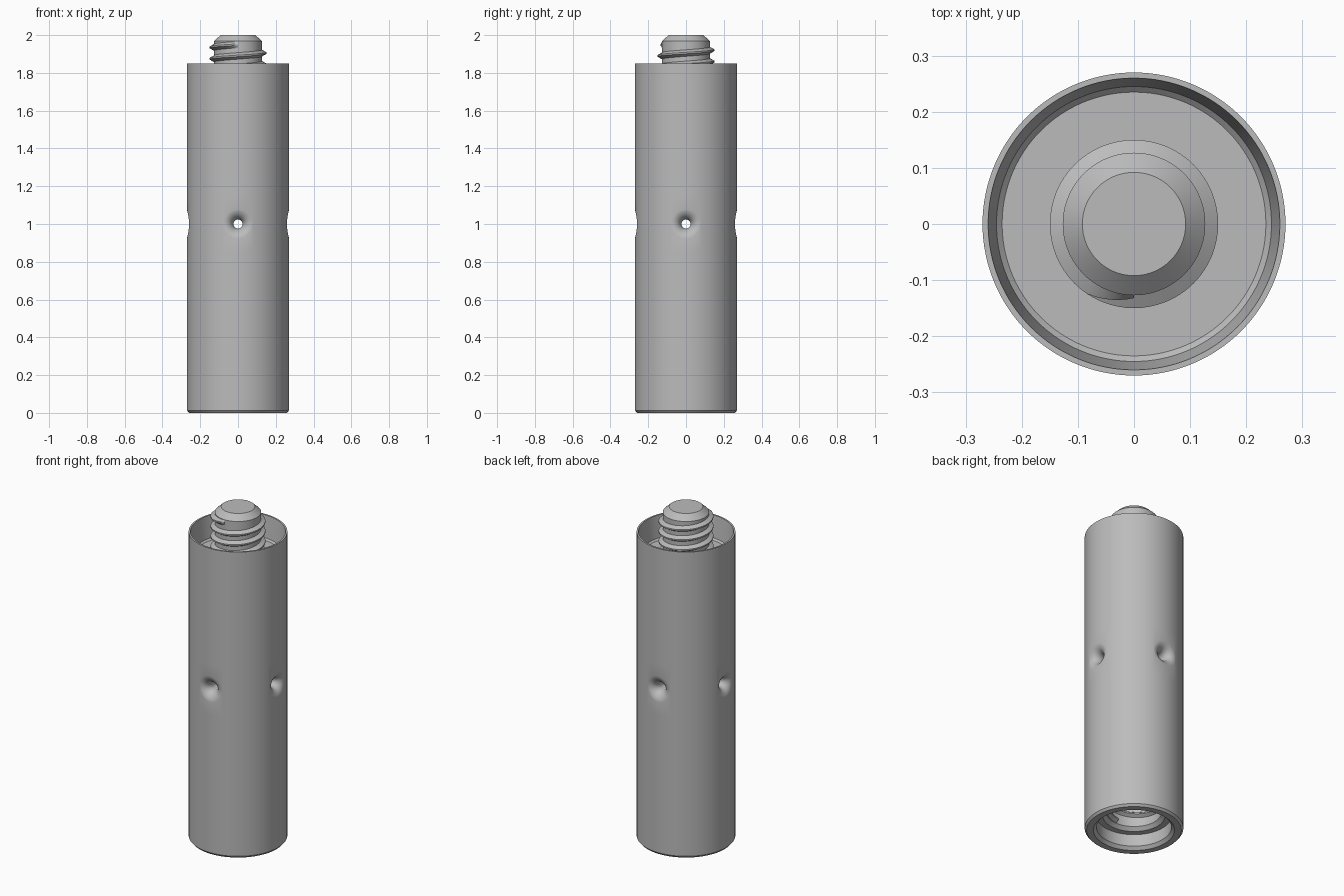
import bpy, bmesh
from math import sin, cos, pi, tau, sqrt, radians

cube = bpy.data.objects.get("Cube")
if cube:
    bpy.data.objects.remove(cube, do_unlink=True)

steel = bpy.data.materials.new("brushed grey metal")
steel.use_nodes = True
grey = (0.5, 0.5, 0.5, 1)
steel.diffuse_color = grey
steel.node_tree.nodes["Principled BSDF"].inputs["Base Color"].default_value = grey

BODY_R = 0.27
SEGMENTS = 128
PITCH = 0.06


def loft(name, rings):
    """Skin a series of equal-sized closed rings and cap both ends."""
    bm = bmesh.new()
    loops = [[bm.verts.new(p) for p in ring] for ring in rings]
    n = len(loops[0])
    for a, b in zip(loops, loops[1:]):
        for i in range(n):
            j = (i + 1) % n
            bm.faces.new((a[i], a[j], b[j], b[i]))
    bm.faces.new(loops[0])
    bm.faces.new(loops[-1])
    bmesh.ops.recalc_face_normals(bm, faces=bm.faces)
    mesh = bpy.data.meshes.new(name)
    bm.to_mesh(mesh)
    bm.free()
    obj = bpy.data.objects.new(name, mesh)
    mesh.materials.append(steel)
    bpy.context.collection.objects.link(obj)
    return obj


def lathe(name, profile):
    return loft(name, [[(r * cos(tau * i / SEGMENTS), r * sin(tau * i / SEGMENTS), z)
                        for i in range(SEGMENTS)] for r, z in profile])


def thread(name, root, crest, z_end, turns):
    """Right-handed helical ridge that runs out at the front, at z_end."""
    steps = 64
    rings = []
    for i in range(int(turns * steps) + 1):
        back = i / steps
        angle = -pi / 2 - tau * back
        z = z_end - PITCH * back
        grow = min(1, 0.25 + back * 8)
        tip = root + (crest - root) * grow
        rings.append([(r * cos(angle), r * sin(angle), z + dz)
                      for r, dz in ((root, -0.018), (tip, -0.004),
                                    (tip, 0.004), (root, 0.018))])
    return loft(name, rings)


def cross_hole(name, turn):
    """Through hole whose rims flare out to meet the round body."""
    hole, flare, count = 0.024, 0.062, 48
    half = []
    for k in range(13):
        t = pi / 2 * k / 12
        r = hole + flare * (1 - cos(t))
        ring = []
        for i in range(count):
            y, z = r * cos(tau * i / count), r * sin(tau * i / count)
            x = sqrt(BODY_R ** 2 - y * y) - flare * (1 - sin(t)) + 0.0008
            ring.append((x, y, z))
        half.append(ring)
    half.append([(0.35, y, z) for x, y, z in half[-1]])
    rings = [[(-x, y, z) for x, y, z in ring] for ring in reversed(half)] + half
    obj = loft(name, rings)
    obj.location.z = 1
    obj.rotation_euler.z = turn
    obj.hide_render = True
    return obj


# Tubular body: recessed top, plain wall, bevelled foot, stepped socket
body = lathe("body", [
    (0.235, 1.71), (0.245, 1.72), (0.26, 1.85), (BODY_R, 1.85),
    (BODY_R, 1.15), (BODY_R, 0.85), (BODY_R, 0.013), (0.259, 0),
    (0.222, 0), (0.205, 0.018), (0.205, 0.09), (0.17, 0.09),
    (0.15, 0.11), (0.15, 0.45)])

# Two crossing holes with soft dimpled rims
for n, turn in enumerate((0, pi / 2)):
    cutter = cross_hole("hole_cutter", turn)
    mod = body.modifiers.new("cross_hole", "BOOLEAN")
    mod.operation = "DIFFERENCE"
    mod.solver = "EXACT"
    mod.object = cutter
    bpy.context.view_layer.update()
    bpy.context.view_layer.objects.active = body
    bpy.ops.object.modifier_apply(modifier=mod.name)
    bpy.data.objects.remove(cutter, do_unlink=True)

# Threaded stud with bevelled tip
stud = lathe("stud", [(0.127, 1.69), (0.127, 1.968), (0.092, 2)])
stud_thread = thread("stud_thread", 0.126, 0.15, 1.95, 4.3)

# Thread inside the bottom socket
socket_thread = thread("socket_thread", 0.152, 0.13, 0.43, 5)

for obj in (body, stud, stud_thread, socket_thread):
    bpy.ops.object.select_all(action="DESELECT")
    obj.select_set(True)
    bpy.context.view_layer.objects.active = obj
    bpy.ops.object.shade_smooth_by_angle(angle=radians(25))
